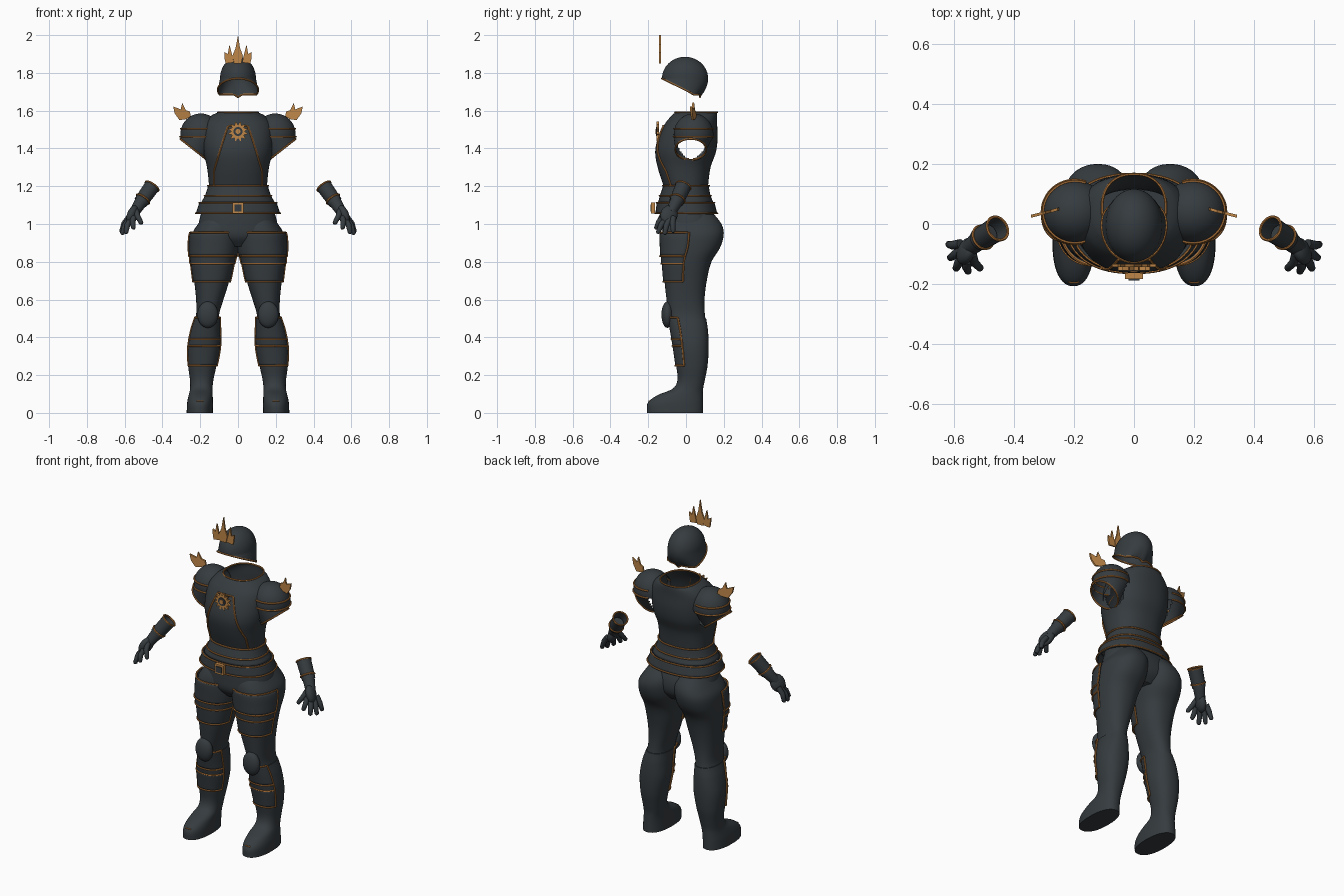
import bpy, bmesh, math
from mathutils import Vector, Matrix

cube = bpy.data.objects.get("Cube")
if cube:
    bpy.data.objects.remove(cube, do_unlink=True)


def material(name, rgb):
    m = bpy.data.materials.new(name)
    m.use_nodes = True
    m.diffuse_color = (*rgb, 1)
    m.node_tree.nodes["Principled BSDF"].inputs["Base Color"].default_value = (*rgb, 1)
    return m


SLATE = material("dark slate", (0.036, 0.044, 0.05))
GOLD = material("gold ornament", (0.52, 0.24, 0.065))
TRIM = material("bronze trim", (0.42, 0.17, 0.04))
POWER = 2.3          # superellipse exponent of the body sections
FRONT = -math.pi / 2


def add(name, mesh, mat, mirror=False, smooth=True, thick=0):
    mesh.materials.clear()
    mesh.materials.append(mat)
    for p in mesh.polygons:
        p.use_smooth = smooth
    if smooth:
        mesh.set_sharp_from_angle(angle=math.radians(45))
    ob = bpy.data.objects.new(name, mesh)
    bpy.context.scene.collection.objects.link(ob)
    if thick:
        ob.modifiers.new("thickness", "SOLIDIFY").thickness = thick
    if mirror:
        ob.modifiers.new("mirror", "MIRROR").use_mirror_merge = False
    return ob


def add_bm(name, bm, mat, **kw):
    bmesh.ops.recalc_face_normals(bm, faces=bm.faces)
    mesh = bpy.data.meshes.new(name)
    bm.to_mesh(mesh)
    bm.free()
    return add(name, mesh, mat, **kw)


def grid(name, fn, nu, nv, mat, closed=True, caps=False, drop=None, **kw):
    """Surface from fn(u, v), u and v in 0..1; drop removes faces by centre."""
    bm = bmesh.new()
    cols = nu if closed else nu + 1
    rows = [[bm.verts.new(fn(i / nu, j / nv)) for i in range(cols)] for j in range(nv + 1)]
    for j in range(nv):
        for i in range(nu):
            k = (i + 1) % cols
            bm.faces.new((rows[j][i], rows[j][k], rows[j + 1][k], rows[j + 1][i]))
    if caps:
        bm.faces.new(rows[0])
        bm.faces.new(rows[-1])
    if drop:
        gone = [f for f in bm.faces if drop(f.calc_center_median())]
        bmesh.ops.delete(bm, geom=gone, context="FACES")
    bmesh.ops.remove_doubles(bm, verts=bm.verts, dist=1e-5)
    return add_bm(name, bm, mat, **kw)


def tube(name, pts, r, mat=TRIM, cyclic=False, radii=None, mirror=False, sides=1, caps=True):
    cu = bpy.data.curves.new(name, "CURVE")
    cu.dimensions, cu.bevel_depth, cu.bevel_resolution = "3D", r, sides
    cu.use_fill_caps = caps
    sp = cu.splines.new("POLY")
    sp.points.add(len(pts) - 1)
    sp.use_cyclic_u = cyclic
    for i, p in enumerate(pts):
        sp.points[i].co = (*p, 1)
        sp.points[i].radius = radii[i] if radii else 1
    tmp = bpy.data.objects.new(name, cu)
    mesh = bpy.data.meshes.new_from_object(tmp)
    bpy.data.objects.remove(tmp)
    return add(name, mesh, mat, mirror=mirror)


def section(rings, z):
    """Smoothly interpolated (x0, x1, y0, y1) at height z."""
    z = min(max(z, rings[0][0]), rings[-1][0])
    i = 0
    while i < len(rings) - 2 and z > rings[i + 1][0]:
        i += 1
    p, q = rings[i], rings[i + 1]
    o, s = rings[max(i - 1, 0)], rings[min(i + 2, len(rings) - 1)]
    h = q[0] - p[0]
    t = (z - p[0]) / h
    out = []
    for k in range(1, 5):
        m0 = (q[k] - o[k]) / (q[0] - o[0]) * h
        m1 = (s[k] - p[k]) / (s[0] - p[0]) * h
        d = q[k] - p[k]
        out.append(p[k] + t * m0 + t * t * (3 * d - 2 * m0 - m1) + t ** 3 * (m0 + m1 - 2 * d))
    return out


def surf(rings, th, z, off=0.0):
    x0, x1, y0, y1 = section(rings, z)
    c, s = math.cos(th), math.sin(th)
    px = math.copysign(abs(c) ** (2 / POWER), c)
    py = math.copysign(abs(s) ** (2 / POWER), s)
    return ((x0 + x1) / 2 + ((x1 - x0) / 2 + off) * px, (y0 + y1) / 2 + ((y1 - y0) / 2 + off) * py, z)


def loft(name, rings, z0, z1, nv, off=0.0, nu=48, **kw):
    return grid(name, lambda u, v: surf(rings, u * math.tau, z0 + (z1 - z0) * v, off), nu, nv, SLATE, **kw)


def hoop(name, rings, z, off=0.003, r=0.0045, **kw):
    tube(name, [surf(rings, i * math.tau / 56, z, off) for i in range(56)], r, cyclic=True, **kw)


def plate(name, rings, a0, a1, z0, z1, off):
    """Armour plate wrapped over part of a limb, with a trim border."""
    a0, a1 = math.radians(a0), math.radians(a1)
    f = lambda u, v: surf(rings, a0 + (a1 - a0) * u, z0 + (z1 - z0) * v, off)
    grid(name, f, 24, 8, SLATE, closed=False, mirror=True, thick=0.008)
    n = 20
    edge = [f(i / n, 0) for i in range(n)] + [f(1, i / n) for i in range(n)]
    edge += [f(1 - i / n, 1) for i in range(n)] + [f(0, 1 - i / n) for i in range(n)]
    tube(name + "_trim", edge, 0.005, cyclic=True, mirror=True)


def ellipsoid(name, centre, size, mat, rot=None, **kw):
    bm = bmesh.new()
    m = Matrix.Translation(centre) @ (rot or Matrix()) @ Matrix.Diagonal((*size, 1))
    bmesh.ops.create_uvsphere(bm, u_segments=24, v_segments=16, radius=1, matrix=m)
    return add_bm(name, bm, mat, **kw)


def box(name, centre, size, mat):
    bm = bmesh.new()
    bmesh.ops.create_cube(bm, size=1, matrix=Matrix.Translation(centre) @ Matrix.Diagonal((*size, 1)))
    add_bm(name, bm, mat, smooth=False)


def cutout(name, outline, y, thick, mat, slope=0.0, mirror=False):
    """Flat outline in x and z, extruded along y."""
    bm = bmesh.new()
    face = bm.faces.new([bm.verts.new((x, y + slope * x, z)) for x, z in outline])
    new = bmesh.ops.extrude_face_region(bm, geom=[face])["geom"]
    bmesh.ops.translate(bm, vec=(0, thick, 0), verts=[v for v in new if isinstance(v, bmesh.types.BMVert)])
    add_bm(name, bm, mat, smooth=False, mirror=mirror)


# Helmet with a rim that rises over the face
def helmet_point(u, v):
    th = u * math.tau
    c, f = math.cos(th), math.sin(th)
    if v <= 0.65:
        a = v / 0.65 * math.pi / 2
        return (0.095 * c * math.sin(a), -0.005 + 0.122 * f * math.sin(a), 1.77 + 0.115 * math.cos(a))
    s = (v - 0.65) / 0.35
    fall = min(0.06 * (1 + f), 0.085) + 0.014 * max(0, 1 - abs(c) / 0.2) * (f > 0)
    y = f * 0.122 * (1 - 0.35 * s * s * max(f, 0))
    return ((0.095 + 0.012 * s) * c, -0.005 + y, 1.77 - s * fall)


grid("helmet", helmet_point, 48, 24, SLATE)
tube("helmet_rim", [helmet_point(i / 72, 1) for i in range(72)], 0.005, cyclic=True)

# Flame crest in front of the helmet
cutout("crest_centre", [(-0.02, 1.85), (-0.03, 1.89), (-0.013, 1.93), (0, 2), (0.01, 1.935),
                        (0.026, 1.89), (0.018, 1.85)], -0.143, 0.01, GOLD)
cutout("crest_side", [(0.022, 1.855), (0.03, 1.89), (0.045, 1.95), (0.054, 1.9), (0.073, 1.91),
                      (0.07, 1.87), (0.065, 1.85)], -0.143, 0.01, GOLD, mirror=True)

# Hollow breastplate with arm openings
TORSO = [(z, -x, x, a, b) for z, x, a, b in (
    (1.19, 0.152, -0.115, 0.115), (1.3, 0.164, -0.15, 0.13), (1.38, 0.183, -0.163, 0.158),
    (1.45, 0.188, -0.15, 0.167), (1.53, 0.178, -0.112, 0.165), (1.575, 0.14, -0.075, 0.165),
    (1.592, 0.103, -0.055, 0.163))]
arm_hole = lambda p: abs(p.x) > 0.1 and ((p.y - 0.025) / 0.075) ** 2 + ((p.z - 1.41) / 0.07) ** 2 < 1
loft("breastplate", TORSO, 1.19, 1.592, 56, nu=96, drop=arm_hole)
hoop("collar_trim", TORSO, 1.592)


def chest(x, z, off=0.004):
    half = section(TORSO, z)[1]
    c = math.copysign(abs(x / half) ** (POWER / 2), x)
    return surf(TORSO, -math.acos(c), z, off)


seam = [(0.05 + 0.075 * min(1, i / 18) ** 0.9, 1.52 - 0.32 * i / 24) for i in range(25)]
tube("chest_seam", [chest(x, z) for x, z in seam], 0.005, mirror=True)
tube("chest_cross_seam", [chest(-0.05 + i * 0.01, 1.52) for i in range(11)], 0.004)

# Sunburst badge
rays = [(math.sin(i * math.pi / 12), math.cos(i * math.pi / 12), 0.055 if i % 2 else 0.036) for i in range(24)]
cutout("badge_rays", [(s * r, 1.49 + c * r) for s, c, r in rays], -0.155, 0.012, GOLD)
cutout("badge_ring", [(s * 0.024, 1.49 + c * 0.024) for s, c, r in rays], -0.159, 0.004, SLATE)
cutout("badge_centre", [(s * 0.013, 1.49 + c * 0.013) for s, c, r in rays], -0.162, 0.004, GOLD)

# Waist skirt and belt
SKIRT = [(1.115, -0.195, 0.195, -0.148, 0.145), (1.15, -0.175, 0.175, -0.138, 0.13),
         (1.205, -0.157, 0.157, -0.12, 0.12)]
loft("waist_skirt", SKIRT, 1.115, 1.205, 8, thick=0.006)
for z in (1.203, 1.15):
    hoop("waist_trim", SKIRT, z)
BELT = [(1.055, -0.224, 0.224, -0.162, 0.166), (1.115, -0.204, 0.204, -0.155, 0.15)]
loft("belt", BELT, 1.055, 1.115, 4, thick=0.01)
for z in (1.057, 1.113):
    hoop("belt_trim", BELT, z, 0.001)
box("buckle", (0, -0.174, 1.085), (0.06, 0.02, 0.058), GOLD)
box("buckle_centre", (0, -0.176, 1.085), (0.038, 0.026, 0.036), SLATE)

# Shoulder guards: dome, sleeve, bands and flames
BALL = Vector((0.197, 0.04, 1.475))


def ball(th, z, off=0.0):
    k = math.sqrt(max(0, 1 - ((z - BALL.z) / 0.11) ** 2))
    return (BALL.x + (0.108 * k + off) * math.cos(th), BALL.y + (0.105 * k + off) * math.sin(th), z)


def sleeve(u, v):
    th = u * math.tau
    a = Vector(ball(th, 1.46))
    b = Vector((0.235 + 0.07 * math.cos(th), 0.025 + 0.082 * math.sin(th), 1.395 + 0.055 * math.cos(th)))
    return a.lerp(b, v)


grid("shoulder_dome", lambda u, v: ball(u * math.tau, BALL.z + 0.11 * math.sin(v * math.pi / 2) - 0.015 * (1 - v)),
     48, 16, SLATE, drop=lambda p: p.x < 0.135, mirror=True)
grid("sleeve", sleeve, 48, 14, SLATE, drop=lambda p: p.x < 0.163, mirror=True)
tube("sleeve_trim", [sleeve(i / 48, 1) for i in range(48)], 0.005, cyclic=True, mirror=True)
for z in (1.505, 1.462):
    tube("shoulder_band", [ball(math.radians(-122 + i * 8), z, 0.002) for i in range(30)], 0.005, mirror=True)
cutout("shoulder_flame", [(0.25, 1.57), (0.255, 1.595), (0.277, 1.603), (0.295, 1.642), (0.303, 1.607),
                          (0.343, 1.622), (0.335, 1.585), (0.31, 1.55), (0.275, 1.555)],
       0.11, 0.01, GOLD, slope=-0.26, mirror=True)

# Hips, legs and boots
HIPS = [(0.88, -0.1, 0.1, -0.08, 0.12), (0.93, -0.195, 0.195, -0.12, 0.16),
        (1.0, -0.208, 0.208, -0.125, 0.165), (1.085, -0.185, 0.185, -0.12, 0.135)]
loft("hips", HIPS, 0.88, 1.085, 14, caps=True)
LEG = [(0, 0.137, 0.268, -0.203, 0.085), (0.055, 0.137, 0.265, -0.197, 0.085),
       (0.095, 0.138, 0.257, -0.145, 0.085), (0.125, 0.139, 0.25, -0.07, 0.086),
       (0.17, 0.135, 0.25, -0.042, 0.095), (0.25, 0.118, 0.26, -0.048, 0.11),
       (0.35, 0.1, 0.263, -0.062, 0.116), (0.44, 0.1, 0.246, -0.077, 0.112),
       (0.52, 0.1, 0.222, -0.092, 0.1), (0.6, 0.077, 0.222, -0.103, 0.098),
       (0.7, 0.046, 0.232, -0.114, 0.11), (0.8, 0.025, 0.244, -0.122, 0.135),
       (0.88, 0.006, 0.248, -0.125, 0.183), (0.95, 0.0, 0.242, -0.125, 0.2),
       (1.0, 0.002, 0.212, -0.112, 0.188), (1.05, 0.02, 0.178, -0.08, 0.15)]
loft("trouser_leg", LEG, 0.46, 1.05, 36, caps=True, mirror=True)
loft("boot", LEG, 0, 0.5, 44, off=0.004, caps=True, mirror=True)
tube("toe_mark", [surf(LEG, FRONT + math.radians(-12 + i * 4), 0.062, 0.004) for i in range(7)], 0.003, mirror=True)
for z0, z1, off in ((0.695, 0.79, 0.007), (0.79, 0.83, 0.01), (0.83, 0.955, 0.014)):
    plate("thigh_plate", LEG, -172, -5, z0, z1, off)
for z0, z1 in ((0.25, 0.355), (0.355, 0.39), (0.39, 0.505)):
    plate("shin_plate", LEG, -165, -25, z0, z1, 0.009)
ellipsoid("knee_pad", (0.16, -0.098, 0.52), (0.055, 0.032, 0.07), SLATE, mirror=True)

# Gauntlets
WRIST = [Vector(p) for p in ((0.455, -0.015, 1.2), (0.515, -0.052, 1.115), (0.55, -0.082, 1.06))]
tube("gauntlet_cuff", WRIST[:2], 0.04, SLATE, radii=[1.05, 0.95], mirror=True, sides=8, caps=False)
tube("glove_wrist", [WRIST[0].lerp(WRIST[1], 0.5), *WRIST[1:]], 0.034, SLATE, radii=[1, 1, 0.8], mirror=True, sides=8)
axis = (WRIST[1] - WRIST[0]).normalized()
turn = axis.to_track_quat("Z", "Y")
for t, r in ((0, 0.041), (0.8, 0.04)):
    ring = [WRIST[0].lerp(WRIST[1], t) + turn @ Vector((r * math.cos(a), r * math.sin(a), 0))
            for a in (i * math.tau / 32 for i in range(32))]
    tube("cuff_trim", ring, 0.005, cyclic=True, mirror=True)
along = Vector((0.4, -0.3, -0.85)).normalized()
across = (Vector((-0.35, 1, 0)) - along * along.dot(Vector((-0.35, 1, 0)))).normalized()
hand = Matrix((across.cross(along), across, along)).transposed().to_4x4()
ellipsoid("palm", (0.558, -0.09, 1.048), (0.027, 0.046, 0.055), SLATE, rot=hand, mirror=True)
FINGERS = {"index": ((0.552, -0.122, 1.035), (0.553, -0.158, 0.978)),
           "middle": ((0.567, -0.108, 1.025), (0.593, -0.148, 0.955)),
           "ring": ((0.575, -0.088, 1.025), (0.612, -0.112, 0.95)),
           "little": ((0.578, -0.066, 1.035), (0.617, -0.068, 0.96)),
           "thumb": ((0.54, -0.1, 1.07), (0.512, -0.148, 1.005))}
for name, (a, b) in FINGERS.items():
    a, b = Vector(a), Vector(b)
    bend = a.lerp(b, 0.5) + Vector((0.006, -0.004, 0.004))
    tip = b + (b - bend).normalized() * 0.007
    tube(name + "_finger", [a, bend, b, tip], 0.015, SLATE, radii=[1.05, 1, 0.8, 0.35], mirror=True, sides=4)
